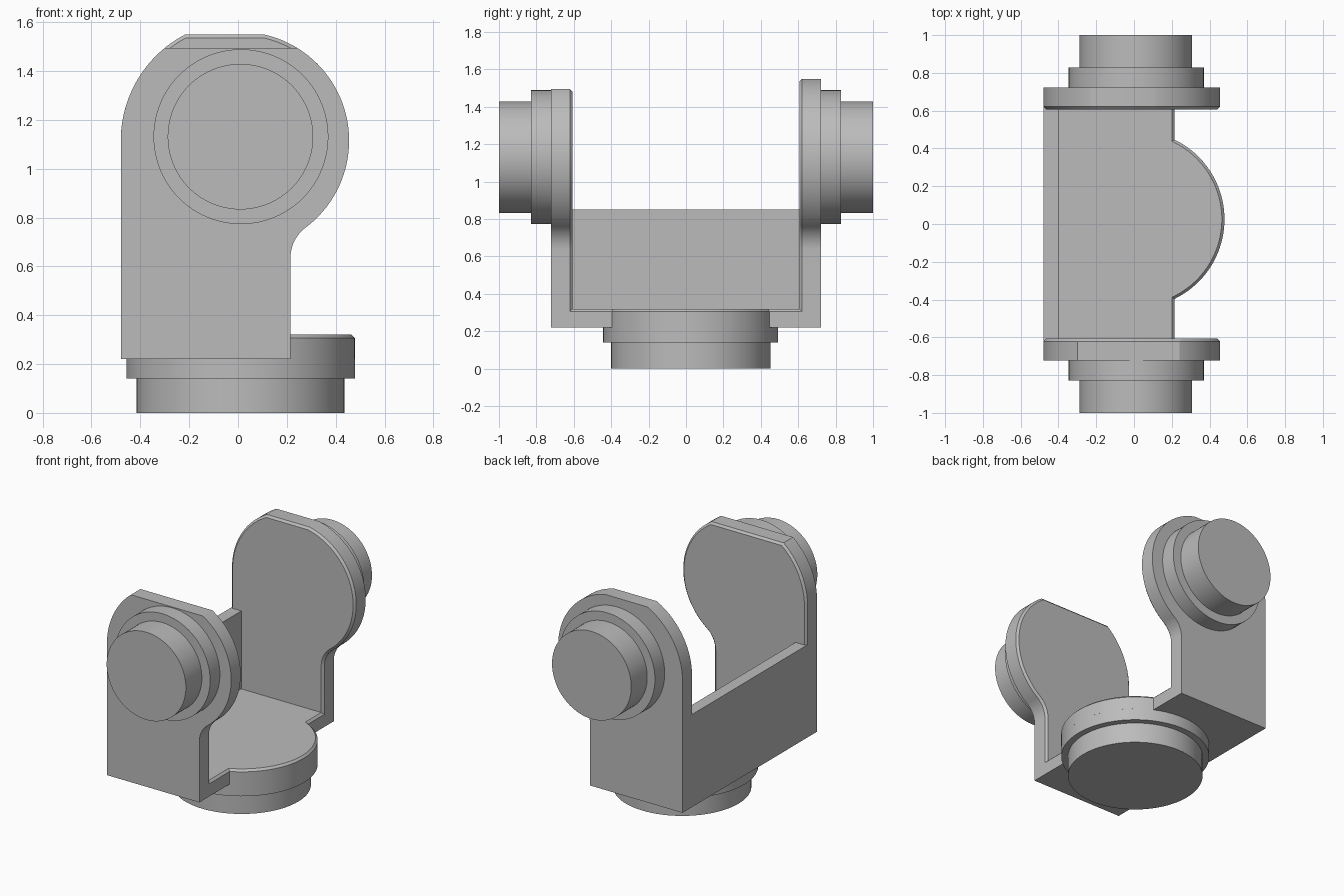
import bpy, bmesh
from math import cos, sin, radians, acos, degrees, sqrt, pi
from mathutils import Matrix

if "Cube" in bpy.data.objects:
    bpy.data.objects.remove(bpy.data.objects["Cube"], do_unlink=True)

grey = bpy.data.materials.new("plain_grey")
grey.use_nodes = True
COLOUR = (0.5, 0.5, 0.5, 1)
grey.diffuse_color = COLOUR
grey.node_tree.nodes["Principled BSDF"].inputs["Base Color"].default_value = COLOUR


def arc(cx, cy, r, start, end, steps=32):
    """Points along an arc, angles in degrees."""
    angles = [radians(start + (end - start) * i / steps) for i in range(steps + 1)]
    return [(cx + r * cos(a), cy + r * sin(a)) for a in angles]


def prism(name, outline, low, high, matrix=None, chamfer=0, keep=None):
    """Extrude an outline from low to high; chamfer the upper rim edges that keep accepts."""
    bm = bmesh.new()
    base = bm.faces.new([bm.verts.new((x, y, low)) for x, y in outline])
    top = bmesh.ops.extrude_face_region(bm, geom=[base])["geom"]
    for v in top:
        if isinstance(v, bmesh.types.BMVert):
            v.co.z = high
    bmesh.ops.recalc_face_normals(bm, faces=bm.faces)
    if chamfer:
        rim = [e for e in bm.edges
               if all(abs(v.co.z - high) < 1e-5 for v in e.verts)
               and keep(sum((v.co for v in e.verts), e.verts[0].co * 0) / 2)]
        bmesh.ops.bevel(bm, geom=rim, offset=chamfer, segments=1,
                        affect='EDGES', profile=0.5)
    if matrix:
        bmesh.ops.transform(bm, matrix=matrix, verts=bm.verts)
    bmesh.ops.recalc_face_normals(bm, faces=bm.faces)
    mesh = bpy.data.meshes.new(name)
    bm.to_mesh(mesh)
    bm.free()
    mesh.materials.append(grey)
    obj = bpy.data.objects.new(name, mesh)
    bpy.context.collection.objects.link(obj)
    bpy.ops.object.select_all(action='DESELECT')
    obj.select_set(True)
    bpy.context.view_layer.objects.active = obj
    bpy.ops.object.shade_smooth_by_angle(angle=radians(30))
    return obj


def disc(name, centre, r, low, high, matrix=None):
    return prism(name, arc(*centre, r, 0, 360, 96)[:-1], low, high, matrix)


LEFT, RIGHT, BOTTOM, FLOOR = -0.48, 0.215, 0.22, 0.32
HEAD = (0.01, 1.115)


def plate_outline(top):
    """Side plate: rounded head cut flat on top, blending into a narrower neck."""
    big, small, fillet = 0.49, 0.445, 0.155
    neck = arc(RIGHT + fillet, 0.635, fillet, 180, 127, 12)
    cut_right = 90 - degrees(acos((top - HEAD[1]) / small))
    cut_left = 90 + degrees(acos((top - HEAD[1]) / big))
    return ([(LEFT, BOTTOM), (RIGHT, BOTTOM)] + neck
            + arc(*HEAD, small, -52, cut_right, 48)
            + arc(*HEAD, big, cut_left, 180, 24))


# Outline (x, z) stood upright, with its extrusion running along +y or -y
UPRIGHT = {
    "front": Matrix(((1, 0, 0, 0), (0, 0, 1, 0), (0, 1, 0, 0), (0, 0, 0, 1))),
    "back": Matrix(((1, 0, 0, 0), (0, 0, -1, 0), (0, 1, 0, 0), (0, 0, 0, 1))),
}

# Side plates with their outward bosses and pivot pins
for side, top in (("front", 1.495), ("back", 1.55)):
    m = UPRIGHT[side]
    prism(side + "_plate", plate_outline(top), -0.723, -0.607, m, 0.014,
          lambda p: p.y > BOTTOM + 0.01)
    disc(side + "_boss", (0.012, 1.131), 0.358, -0.828, -0.72, m)
    disc(side + "_pin", (0.01, 1.131), 0.298, -1, -0.825, m)

# Floor with a rounded tongue, chamfered along its open side
BASE, R = (0.011, 0.025), 0.468
swing = degrees(acos((RIGHT - BASE[0]) / R))
END = 0.63
floor = ([(LEFT, -END), (RIGHT, -END)] + arc(*BASE, R, -swing, swing, 48)
         + [(RIGHT, END), (LEFT, END)])
prism("floor", floor, BOTTOM, FLOOR, None, 0.014, lambda p: p.x > RIGHT - 0.01)

# Rear wall joining the plates
prism("side_wall", [(LEFT, -END), (-0.40, -END), (-0.40, END), (LEFT, END)], FLOOR, 0.85)

# Turntable under the floor
disc("base_flange", BASE, R, 0.14, BOTTOM)
disc("base_pin", BASE, 0.426, 0, 0.14)
